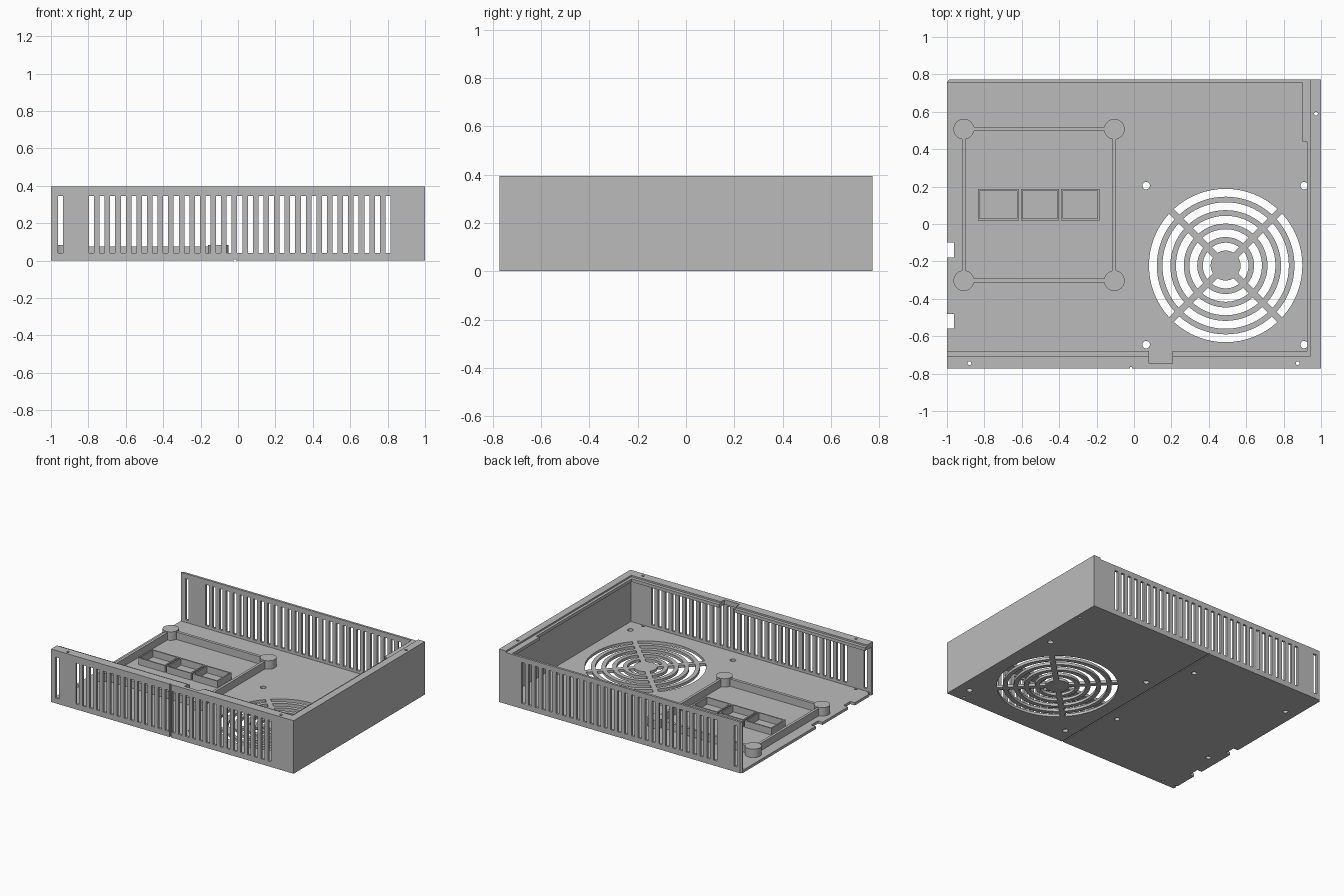
import bpy, bmesh, math

if "Cube" in bpy.data.objects:
    bpy.data.objects.remove(bpy.data.objects["Cube"], do_unlink=True)

grey = bpy.data.materials.new("light grey plastic")
grey.use_nodes = True
grey.diffuse_color = (0.5, 0.5, 0.5, 1)
grey.node_tree.nodes["Principled BSDF"].inputs["Base Color"].default_value = (0.5, 0.5, 0.5, 1)


def prism(bm, outline, z0, z1):
    """Extrude an anticlockwise xy outline from z0 to z1."""
    low = [bm.verts.new((x, y, z0)) for x, y in outline]
    high = [bm.verts.new((x, y, z1)) for x, y in outline]
    bm.faces.new(low[::-1])
    bm.faces.new(high)
    for i in range(len(low)):
        j = (i + 1) % len(low)
        bm.faces.new((low[i], low[j], high[j], high[i]))


def rect(x0, x1, y0, y1):
    return [(x0, y0), (x1, y0), (x1, y1), (x0, y1)]


def circle(x, y, r, n=24):
    return [(x + r * math.cos(2 * math.pi * i / n), y + r * math.sin(2 * math.pi * i / n))
            for i in range(n)]


def make(name, prisms):
    bm = bmesh.new()
    for p in prisms:
        prism(bm, *p)
    mesh = bpy.data.meshes.new(name)
    bm.to_mesh(mesh)
    bm.free()
    mesh.materials.append(grey)
    ob = bpy.data.objects.new(name, mesh)
    bpy.context.collection.objects.link(ob)
    return ob


def cut(ob, prisms):
    """Subtract separate prisms from an object and discard the cutter."""
    cutter = make("cutter", prisms)
    cutter.hide_render = True
    mod = ob.modifiers.new("cut", "BOOLEAN")
    mod.operation = "DIFFERENCE"
    mod.solver = "EXACT"
    mod.object = cutter
    bpy.context.view_layer.update()
    result = bpy.data.meshes.new_from_object(
        ob.evaluated_get(bpy.context.evaluated_depsgraph_get()))
    ob.modifiers.clear()
    ob.data = result
    bpy.data.objects.remove(cutter, do_unlink=True)


def opening(front, right, block, back):
    """Outline of the open top, with the front notch and rear corner block."""
    return [(-1.1, front), (.08, front), (.08, -.745), (.205, -.745), (.205, front),
            (right, front), (right, .44), (block, .44), (block, back), (-1.1, back)]


# Tray shell: lower cavity, inner lip, then upper rim
W, D, H = 1.0, .773, .395
tray = make("tray_shell", [(rect(-W, W, -D, D), 0, H)])
cut(tray, [(rect(-1.1, .984, -.756, .756), .02, .36)])
cut(tray, [(opening(-.68, .925, .9, .756), .35, .5)])
cut(tray, [([(-1.1, -.705), (.945, -.705), (.945, .9), (-1.1, .9)], .383, .5)])

# Ventilation slots through the front and back walls
slots = [-.95] + [-.783 + i * .0566 for i in range(29)]
cut(tray, [(rect(x - .0135, x + .0135, -1, 1), .04, .345) for x in slots])

# Fan grille: four arcs per ring, separated by diagonal spokes
FX, FY, SPOKE = .49, -.222, .018


def arc(r, quarter, n=16):
    gap = math.asin(SPOKE / r)
    start = math.pi / 4 + quarter * math.pi / 2
    span = math.pi / 2 - 2 * gap
    return [(FX + r * math.cos(start + gap + span * i / n),
             FY + r * math.sin(start + gap + span * i / n)) for i in range(n + 1)]


cut(tray, [(arc(r + .042, q) + arc(r, q)[::-1], -.1, .1)
           for r in (.08, .152, .224, .296, .368) for q in range(4)])

# Screw holes, edge notches and wall end chamfer
posts = [(x, y) for x in (-.91, -.105) for y in (-.303, .507)]
holes = [(circle(x, y, .02), -.1, .1) for x in (.065, .91) for y in (-.645, .205)]
holes += [(circle(x, y, .018), -.1, .1) for x, y in posts]
holes += [(circle(x, y, .01), -.1, .5) for x, y in ((.973, .59), (-.88, -.744), (.875, -.744))]
holes += [([(-1.1, y - .04), (-.962, y - .04), (-.962, y + .04), (-1.0, y + .025),
            (-1.1, y + .025)][:3] + [(-1.1, y + .04)], -.1, .1) for y in (-.14, -.52)]
holes.append((rect(-1.1, -.98, -.752, -.735), -.1, .1))
holes.append(([(-1.1, .755), (-1.0, .76), (-.96, .8), (-1.1, .8)], -.1, .5))
cut(tray, holes)

# Seam groove down the front and across the underside
cut(tray, [(rect(-.022, -.012, -1, -.765), -.1, .5)])
cut(tray, [(rect(-.022, -.012, -1, 1), -.1, .006)])

# Board standoffs and the rails joining them
make("standoffs", [(circle(x, y, .055, 40), .02, .083) for x, y in posts])
rails = [(rect(-.86, -.155, y - .011, y + .011), .02, .075) for y in (-.303, .507)]
rails += [(rect(x - .01, x + .01, -.253, .457), .02, .075) for x in (-.91, -.105)]
make("standoff_rails", rails)

# Three small rectangular frames on the floor
for i, (x0, x1) in enumerate(((-.835, -.615), (-.605, -.4), (-.39, -.185))):
    t, y0, y1 = .01, .02, .187
    frame = make("floor_frame_%d" % (i + 1), [(rect(x0, x1, y0, y1), .02, .07)])
    cut(frame, [(rect(x0 + t, x1 - t, y0 + t, y1 - t), 0, .1)])

# Crisp edges with smooth round holes and posts
bpy.ops.object.select_all(action="DESELECT")
for ob in bpy.context.collection.objects:
    if ob.type == "MESH" and ob.name.startswith(("tray", "standoff", "floor")):
        ob.select_set(True)
        bpy.context.view_layer.objects.active = ob
bpy.ops.object.shade_smooth_by_angle(angle=math.radians(30))
